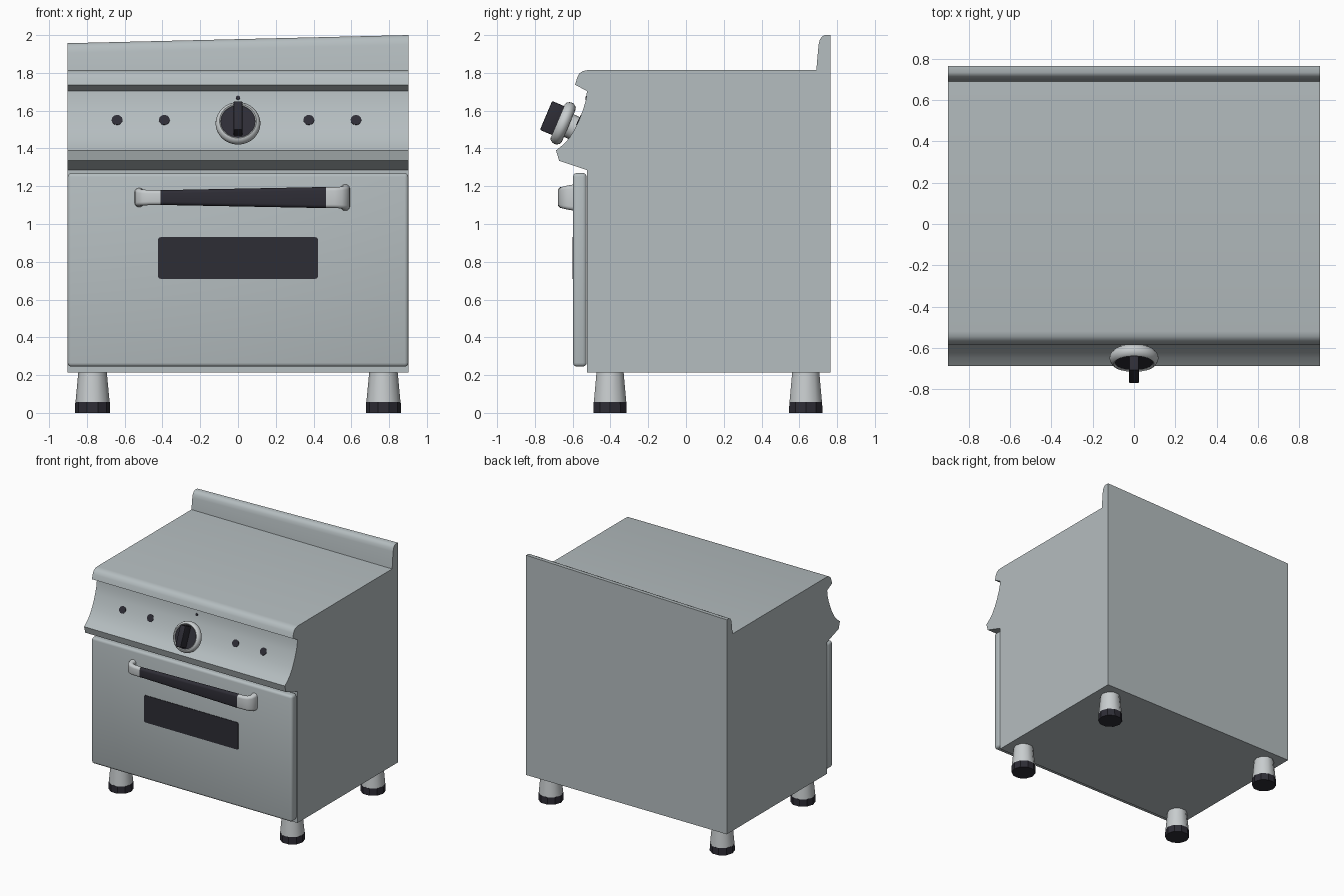
import bpy, bmesh, math
from mathutils import Vector, Matrix

if "Cube" in bpy.data.objects:
    bpy.data.objects.remove(bpy.data.objects["Cube"])


def mat(name, col):
    m = bpy.data.materials.new(name)
    m.diffuse_color = (*col, 1)
    m.use_nodes = True
    m.node_tree.nodes["Principled BSDF"].inputs["Base Color"].default_value = m.diffuse_color
    return m


STEEL = mat("brushed_steel", (0.46, 0.51, 0.525))
CHROME = mat("light_steel", (0.58, 0.61, 0.62))
DARK = mat("dark_plastic", (0.027, 0.026, 0.036))


def finish(name, bm, m, angle=35, matrix=None):
    if matrix:
        bm.transform(matrix)
    bmesh.ops.recalc_face_normals(bm, faces=bm.faces)
    me = bpy.data.meshes.new(name)
    bm.to_mesh(me)
    bm.free()
    ob = bpy.data.objects.new(name, me)
    bpy.context.collection.objects.link(ob)
    me.materials.append(m)
    bpy.ops.object.select_all(action='DESELECT')
    ob.select_set(True)
    bpy.context.view_layer.objects.active = ob
    bpy.ops.object.shade_smooth_by_angle(angle=math.radians(angle))
    return ob


def loft(name, rings, m, matrix=None, angle=35):
    """Skin a list of equal-sized point rings and cap both ends."""
    bm = bmesh.new()
    vs = [[bm.verts.new(p) for p in r] for r in rings]
    n = len(vs[0])
    for a, b in zip(vs, vs[1:]):
        for i in range(n):
            bm.faces.new((a[i], a[(i + 1) % n], b[(i + 1) % n], b[i]))
    bm.faces.new(vs[0])
    bm.faces.new(vs[-1])
    return finish(name, bm, m, angle, matrix)


def lathe(name, prof, sides, m, matrix, angle=40):
    """Turn (radius, height) pairs about local z."""
    rings = [[(r * math.cos(math.tau * i / sides), r * math.sin(math.tau * i / sides), h)
              for i in range(sides)] for r, h in prof]
    return loft(name, rings, m, matrix, angle)


def box(name, lo, hi, m, bevel=0, seg=3, matrix=None):
    bm = bmesh.new()
    bmesh.ops.create_cube(bm, size=1)
    for v in bm.verts:
        v.co = [(a + b) / 2 + c * (b - a) for a, b, c in zip(lo, hi, v.co)]
    if bevel:
        bmesh.ops.bevel(bm, geom=bm.edges[:], offset=bevel, segments=seg,
                        profile=0.5, affect='EDGES')
    return finish(name, bm, m, 35, matrix)


def rounded(w, h, r, seg=4):
    """Rounded rectangle outline in 2D."""
    pts = []
    for k, (sx, sy) in enumerate(((1, 1), (-1, 1), (-1, -1), (1, -1))):
        for i in range(seg + 1):
            a = math.pi / 2 * (k + i / seg)
            pts.append((sx * (w / 2 - r) + r * math.cos(a), sy * (h / 2 - r) + r * math.sin(a)))
    return pts


# body with splashback and control panel: side profile (y, z)
PANEL = [(-0.524, 1.704), (-0.53, 1.655), (-0.545, 1.605), (-0.566, 1.55),
         (-0.59, 1.5), (-0.618, 1.455), (-0.65, 1.42), (-0.688, 1.39)]
profile = [(0.765, 0.215), (0.765, 2.0), (0.735, 2.0), (0.72, 1.993), (0.708, 1.975),
           (0.702, 1.95), (0.69, 1.815), (-0.52, 1.815), (-0.545, 1.81), (-0.565, 1.797),
           (-0.576, 1.775), (-0.587, 1.737)] + PANEL + [(-0.672, 1.335), (-0.524, 1.285), (-0.524, 0.215)]
# the splashback top runs slightly lower at the left end
loft("cooker_body", [[(x, y, z - (0.043 if x < 0 and z > 1.9 else 0)) for y, z in profile]
                     for x in (-0.902, 0.902)], STEEL)

# oven door and window
box("oven_door", (-0.902, -0.598, 0.245), (0.902, -0.526, 1.27), STEEL, 0.02)
loft("door_window", [[(x, y, z + 0.82) for x, z in rounded(0.845, 0.22, 0.012)]
                     for y in (-0.595, -0.602)], DARK)


# door handle: rounded sections swept from the door, (x, y, height, thickness, direction)
def section(x, y, h, t, ang):
    d = Vector((math.cos(ang), math.sin(ang), 0))
    side = Vector((-d.y, d.x, 0))
    return [Vector((x, y, 1.14)) + side * a + Vector((0, 0, b)) for a, b in rounded(t, h, t * 0.45)]


for side, s, ox, ix, k in (("left", -1, -0.545, -0.41, 0.8), ("right", 1, 0.59, 0.465, 1.1)):
    path = [(0.022, -0.59, 0.128, 0.05, 90), (0.022, -0.62, 0.118, 0.044, 90),
            (0.03, -0.64, 0.11, 0.042, 65), (0.05, -0.652, 0.104, 0.042, 30),
            (0.08, -0.656, 0.1, 0.042, 5), (abs(ox - ix), -0.657, 0.1, 0.042, 0)]
    rings = []
    for d, y, h, t, a in path:
        ang = math.radians(-a if s < 0 else 180 + a)
        rings.append(section(ox - s * d, y, h * k, t, ang))
    loft("handle_end_" + side, rings, CHROME)
loft("handle_grip", [section(-0.412, -0.657, 0.078, 0.04, 0),
                     section(0.467, -0.657, 0.112, 0.04, 0)], DARK)


# frame lying on the curved panel: local z points out of it, local y runs up it
def panel_frame(x, y, z, ny, nz):
    n = Vector((0, ny, nz)).normalized()
    ux = Vector((1, 0, 0))
    uy = n.cross(ux)
    m = Matrix((ux, uy, n)).transposed().to_4x4()
    return Matrix.Translation((x, y, z)) @ m


# indicator lamps and the knob pointer dot
for i, x in enumerate((-0.64, -0.39, 0.375, 0.625)):
    lathe("indicator_%d" % (i + 1), [(0.029, -0.008), (0.029, 0.004)], 12, DARK,
          panel_frame(x, -0.566, 1.55, -0.9, 0.43))
lathe("pointer_dot", [(0.011, -0.005), (0.011, 0.004)], 10, DARK,
      panel_frame(0, -0.528, 1.668, -0.98, 0.18))

# control knob: shaft, ring, dial face, grip
K = panel_frame(0, -0.65, 1.533, -0.92, 0.39)
lathe("knob_shaft", [(0.065, -0.09), (0.065, 0)], 20, CHROME, K)
lathe("knob_ring", [(0.09, -0.032), (0.105, -0.028), (0.117, -0.012), (0.119, 0.0), (0.116, 0.013),
                    (0.107, 0.027), (0.098, 0.031), (0.092, 0.026), (0.09, 0.01)], 32, CHROME, K)
lathe("knob_dial", [(0.094, 0.0), (0.094, 0.024)], 32, DARK, K)
box("knob_grip", (-0.024, -0.08, 0.01), (0.024, 0.086, 0.1), DARK, 0.006, 2, K)

# legs with dark feet
for fb, y in (("front", -0.402), ("rear", 0.634)):
    for lr, x in (("left", -0.77), ("right", 0.77)):
        M = Matrix.Translation((x, y, 0))
        lathe(f"{fb}_{lr}_leg", [(0.0905, 0.055), (0.075, 0.22)], 10, CHROME, M, 50)
        lathe(f"{fb}_{lr}_foot", [(0.0925, 0), (0.0915, 0.058)], 10, DARK, M, 30)
